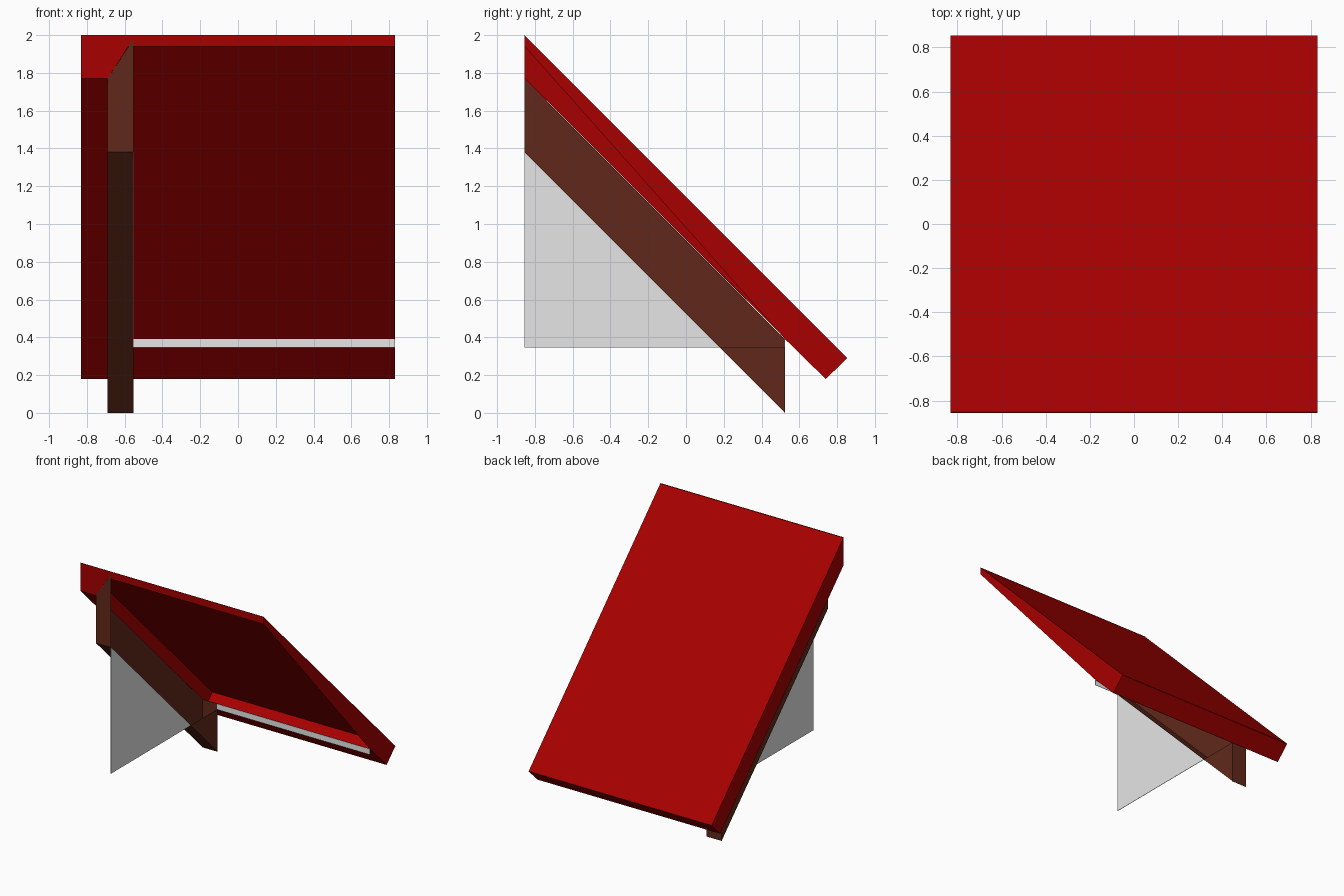
import bpy
import bmesh

cube = bpy.data.objects.get("Cube")
if cube:
    bpy.data.objects.remove(cube, do_unlink=True)


def material(name, color):
    m = bpy.data.materials.new(name)
    m.use_nodes = True
    m.diffuse_color = (*color, 1)
    bsdf = m.node_tree.nodes["Principled BSDF"]
    bsdf.inputs["Base Color"].default_value = (*color, 1)
    bsdf.inputs["Roughness"].default_value = 0.9
    return m


RED = material("roof red", (0.39, 0, 0))
BROWN = material("beam brown", (0.12, 0.022, 0.011))
GREY = material("wall grey", (0.79, 0.79, 0.79))


def prism(name, profile, start, end, mat, axis="x"):
    """Extrude a flat profile along x (profile is y, z) or y (profile is x, z)."""
    bm = bmesh.new()

    def place(p, t):
        return (t, p[0], p[1]) if axis == "x" else (p[0], t, p[1])

    a = [bm.verts.new(place(p, start)) for p in profile]
    b = [bm.verts.new(place(p, end)) for p in profile]
    bm.faces.new(a)
    bm.faces.new(b[::-1])
    n = len(profile)
    for i in range(n):
        j = (i + 1) % n
        bm.faces.new((a[j], a[i], b[i], b[j]))
    bmesh.ops.recalc_face_normals(bm, faces=bm.faces)
    mesh = bpy.data.meshes.new(name)
    bm.to_mesh(mesh)
    bm.free()
    mesh.materials.append(mat)
    ob = bpy.data.objects.new(name, mesh)
    bpy.context.collection.objects.link(ob)
    return ob


def sheet(name, p, q, offset, start, end, mat):
    """Thin sloping board along x between profile points p and q."""
    dy, dz = offset
    prism(name, [p, q, (q[0] + dy, q[1] + dz), (p[0] + dy, p[1] + dz)], start, end, mat)


W = 0.83                  # half width of the roof
F, B = -0.855, 0.853      # front and back limits
WALL_Y = 0.524            # back wall plane
IN, OUT = -0.553, -0.69   # open and closed sides of the beam
TOP, LIP, UNDER, LOW = 2.0, 1.941, 1.77, 1.38
EDGE, FLOOR = 0.391, 0.345
T = 0.003                 # board thickness

# Roof: a hollow shell, open underneath between the beam and the far side
ridge, eave, eave_low = (F, TOP), (B, 0.29), (0.74, 0.179)
edge = (WALL_Y, EDGE)
sheet("roof_top", ridge, eave, (0, -T), -W, W, RED)
sheet("roof_eave_end", eave, eave_low, (-T, 0), -W, W, RED)
sheet("roof_underside_strip", (F, UNDER), eave_low, (0, T), -W, OUT, RED)
sheet("roof_underside_eave", edge, eave_low, (0, T), OUT, W, RED)
prism("roof_deep_side", [ridge, (F, UNDER), eave_low, eave], -W, -W + T, RED)
prism("roof_tapered_side", [ridge, (F, LIP), edge, eave_low, eave], W - T, W, RED)
prism("roof_front", [(-W, TOP), (-W, UNDER), (OUT, UNDER), (-0.58, LIP), (W, LIP), (W, TOP)],
      F, F + T, RED, "y")

# Sloping beam: a hollow trough, its inner side closed only below floor level
prism("beam_outer_side", [(F, UNDER), (F, LOW), (WALL_Y, 0), edge], OUT, OUT + T, BROWN)
prism("beam_inner_side", [(0.18, FLOOR), (WALL_Y, 0), (WALL_Y, FLOOR)], IN - T, IN, BROWN)
sheet("beam_underside", (F, LOW), (WALL_Y, 0), (0, T), OUT, IN, BROWN)
prism("beam_back_end", [(OUT, 0), (IN, 0), (IN, EDGE), (OUT, EDGE)],
      WALL_Y - T, WALL_Y, BROWN, "y")
prism("beam_front_end", [(OUT, LOW), (IN, LOW), (IN, 1.98), (OUT, UNDER)],
      F - 0.001, F + T, BROWN, "y")

# Thin walls: gable triangle below the beam and low back strip
prism("gable_wall", [(F, FLOOR), (F, LOW), (0.18, FLOOR)], IN - T, IN, GREY)
prism("back_wall", [(IN, FLOOR), (W, FLOOR), (W, EDGE), (IN, EDGE)],
      WALL_Y - T, WALL_Y, GREY, "y")
